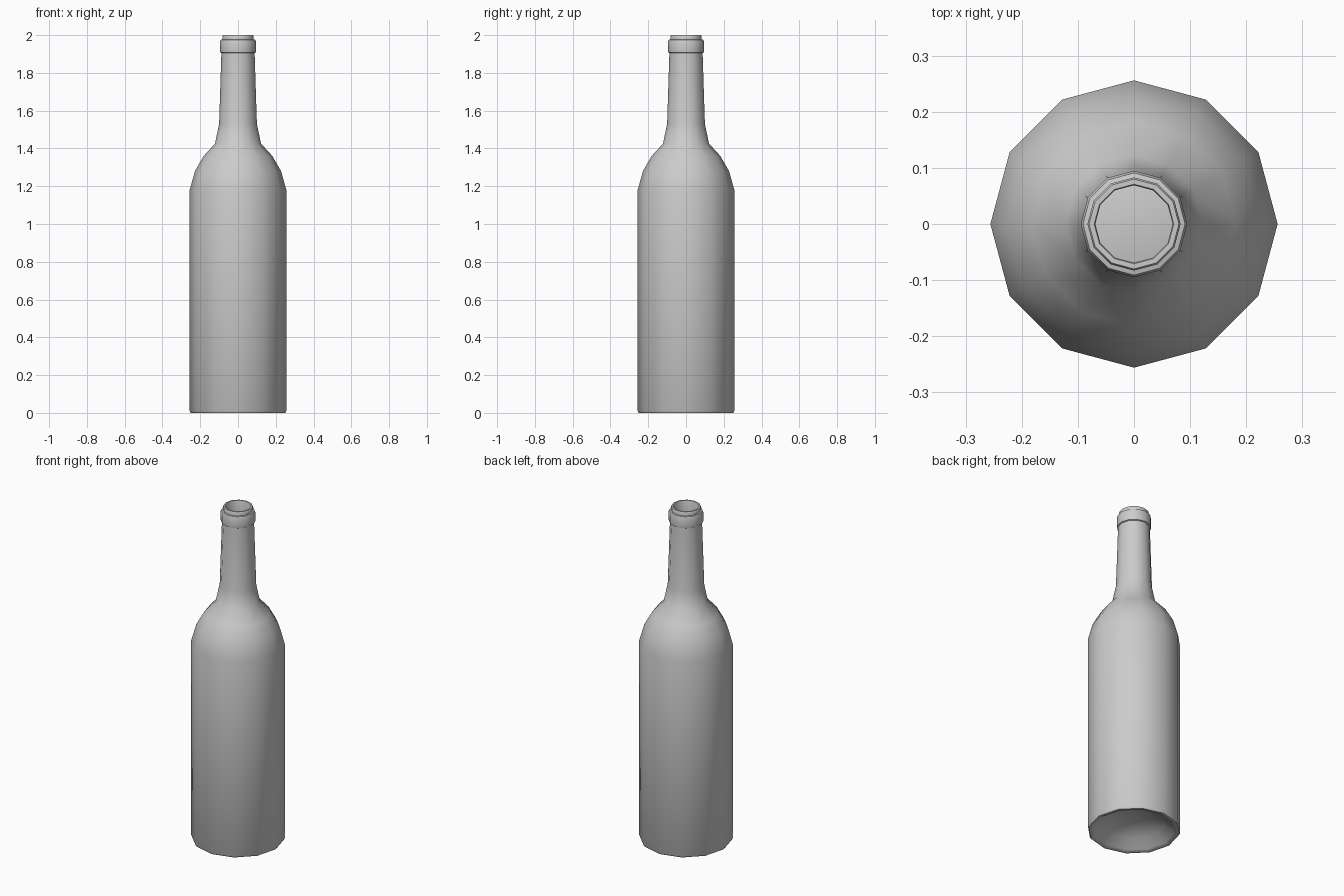
import bpy, bmesh, math

if "Cube" in bpy.data.objects:
    bpy.data.objects.remove(bpy.data.objects["Cube"])

SIDES = 12


def lathe(name, profile, sides=SIDES):
    """Spin a (radius, height) profile around z; radius 0 makes a pole."""
    bm = bmesh.new()
    rings = []
    for r, z in profile:
        if r == 0:
            rings.append([bm.verts.new((0, 0, z))] * sides)
        else:
            rings.append([bm.verts.new((r * math.cos(a), r * math.sin(a), z))
                          for a in (2 * math.pi * i / sides for i in range(sides))])
    for low, high in zip(rings, rings[1:]):
        for i in range(sides):
            j = (i + 1) % sides
            quad = [low[i], low[j], high[j], high[i]]
            bm.faces.new(list(dict.fromkeys(quad)))
    bmesh.ops.recalc_face_normals(bm, faces=bm.faces)
    mesh = bpy.data.meshes.new(name)
    bm.to_mesh(mesh)
    bm.free()
    obj = bpy.data.objects.new(name, mesh)
    bpy.context.collection.objects.link(obj)
    bpy.ops.object.select_all(action='DESELECT')
    obj.select_set(True)
    bpy.context.view_layer.objects.active = obj
    bpy.ops.object.shade_smooth_by_angle(angle=math.radians(40))
    return obj


# Hollow base, foot and body
base = [(0, 0.09), (0.09, 0.08), (0.17, 0.05), (0.222, 0.008), (0.235, 0.0)]
body = [(0.25, 0.0), (0.256, 0.01), (0.256, 1.18)]
# Shoulder and neck
shoulder = [(0.228, 1.28), (0.182, 1.36), (0.122, 1.425), (0.10, 1.53)]
neck = [(0.088, 1.905)]
# Collar ring and lip
collar = [(0.094, 1.908), (0.095, 1.915), (0.095, 1.965), (0.091, 1.975), (0.083, 1.977)]
lip = [(0.083, 1.995), (0.08, 2.0), (0.071, 2.0), (0.069, 1.995)]
# Inner wall, back down to the inside of the base
inside = [(0.071, 1.9), (0.082, 1.53), (0.104, 1.43), (0.166, 1.35), (0.211, 1.27),
          (0.238, 1.18), (0.238, 0.03), (0.17, 0.075), (0.09, 0.1), (0, 0.11)]

lathe("bottle", base + body + shoulder + neck + collar + lip + inside)
